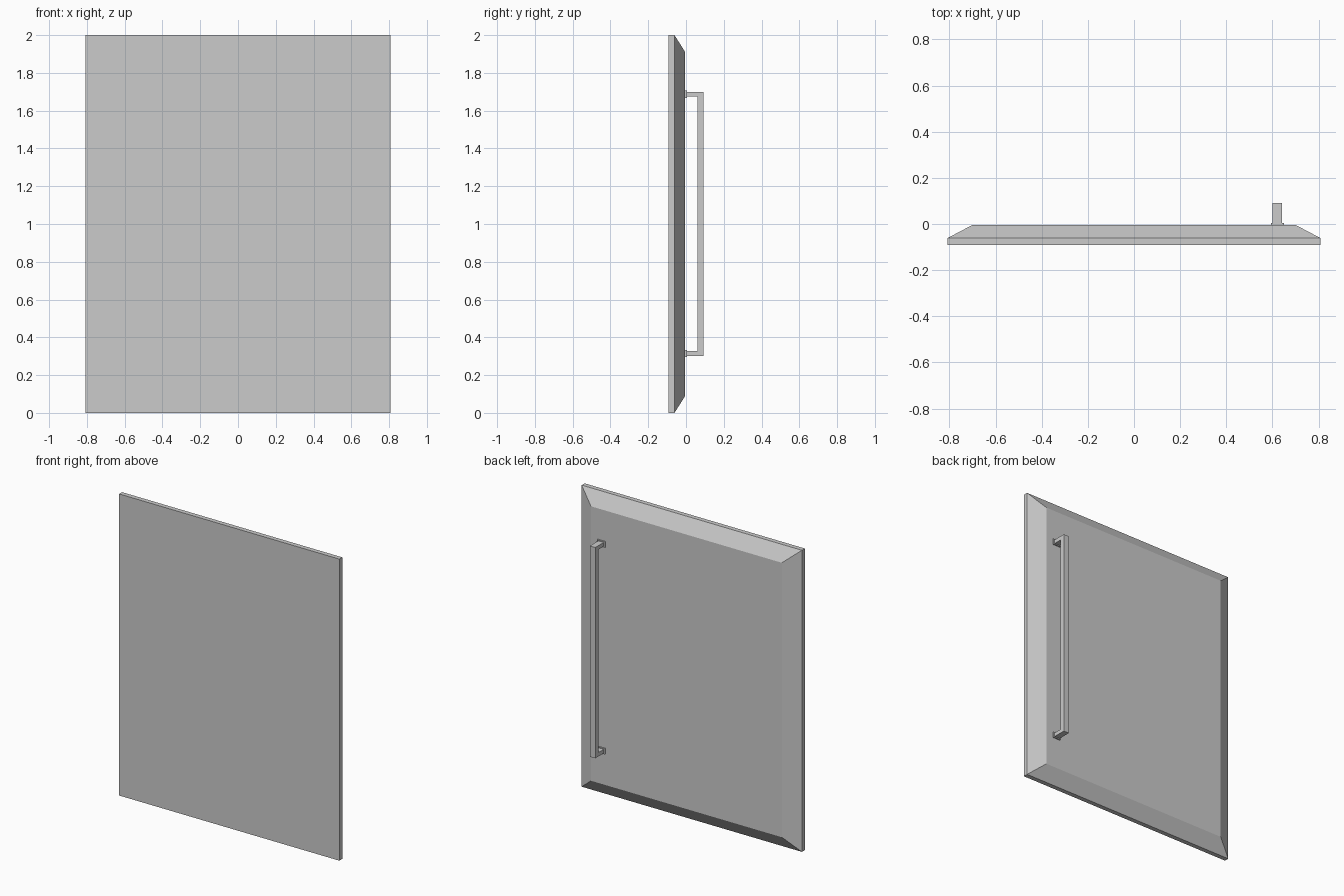
import bpy
import bmesh

cube = bpy.data.objects.get("Cube")
if cube:
    bpy.data.objects.remove(cube, do_unlink=True)

grey = bpy.data.materials.new("light_grey")
grey.use_nodes = True
colour = (0.6, 0.6, 0.6, 1)
grey.diffuse_color = colour
grey.node_tree.nodes["Principled BSDF"].inputs["Base Color"].default_value = colour


def add_object(name, bm):
    bmesh.ops.recalc_face_normals(bm, faces=bm.faces)
    mesh = bpy.data.meshes.new(name)
    bm.to_mesh(mesh)
    bm.free()
    mesh.materials.append(grey)
    obj = bpy.data.objects.new(name, mesh)
    bpy.context.collection.objects.link(obj)
    return obj


def extrude_profile(bm, points, offset):
    face = bm.faces.new([bm.verts.new(p) for p in points])
    result = bmesh.ops.extrude_face_region(bm, geom=[face], use_keep_orig=True)
    moved = [v for v in result["geom"] if isinstance(v, bmesh.types.BMVert)]
    bmesh.ops.translate(bm, verts=moved, vec=offset)


# Door panel: flat slab with a broad sloped border on its back
HALF_W, HEIGHT = 0.808, 2.0
FRONT, RIM, BACK = -0.092, -0.061, -0.004
bm = bmesh.new()
rings = []
for y, inset_x, inset_z in ((FRONT, 0, 0), (RIM, 0, 0), (BACK, 0.108, 0.09)):
    x, low, high = HALF_W - inset_x, inset_z, HEIGHT - inset_z
    corners = ((-x, low), (x, low), (x, high), (-x, high))
    rings.append([bm.verts.new((cx, y, cz)) for cx, cz in corners])
for a, b in zip(rings, rings[1:]):
    for i in range(4):
        j = (i + 1) % 4
        bm.faces.new((a[i], a[j], b[j], b[i]))
bm.faces.new(rings[0])
bm.faces.new(rings[-1])
add_object("door_panel", bm)

# Pull handle: square bracket profile extruded sideways
X, HALF_BAR = 0.621, 0.02
LOW, HIGH, POST = 0.302, 1.7, 0.026
OUTER, INNER = 0.092, 0.06
bracket = ((BACK, LOW), (OUTER, LOW), (OUTER, HIGH), (BACK, HIGH),
           (BACK, HIGH - POST), (INNER, HIGH - POST),
           (INNER, LOW + POST), (BACK, LOW + POST))
bm = bmesh.new()
extrude_profile(bm, [(X - HALF_BAR, y, z) for y, z in bracket], (2 * HALF_BAR, 0, 0))
add_object("pull_handle", bm)

# Mounting plates where the handle meets the panel
for name, z in (("lower_plate", LOW + POST / 2), ("upper_plate", HIGH - POST / 2)):
    bm = bmesh.new()
    plate = [(X + sx * 0.028, BACK, z + sz * 0.019)
             for sx, sz in ((-1, -1), (1, -1), (1, 1), (-1, 1))]
    extrude_profile(bm, plate, (0, 0.008, 0))
    add_object(name, bm)
